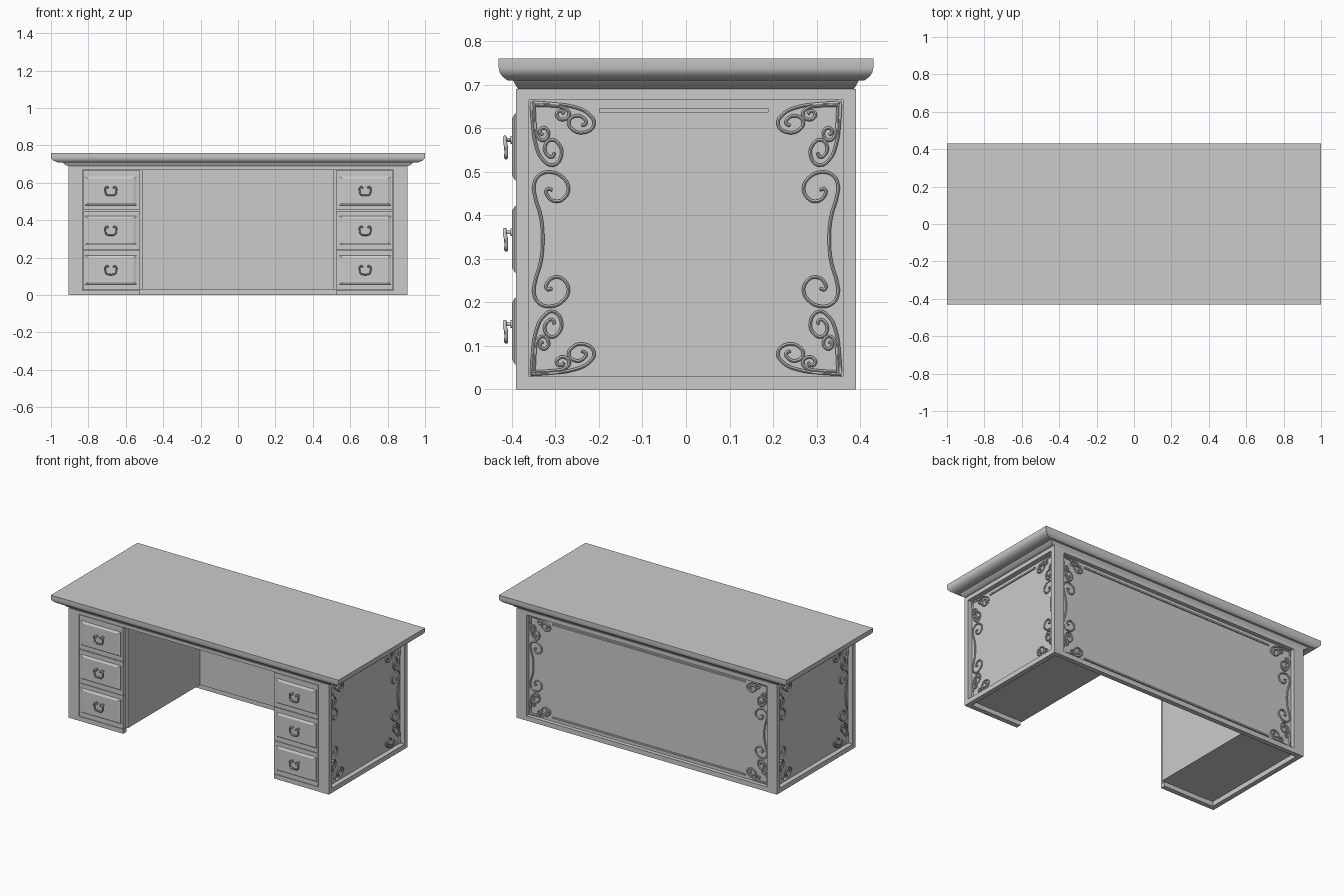
import bpy, bmesh, math
from mathutils import Vector

if "Cube" in bpy.data.objects:
    bpy.data.objects.remove(bpy.data.objects["Cube"])

wood = bpy.data.materials.new("plain_grey")
wood.diffuse_color = (0.6, 0.6, 0.6, 1)
wood.use_nodes = True
wood.node_tree.nodes["Principled BSDF"].inputs["Base Color"].default_value = wood.diffuse_color


def finish(name, bm, smooth=None):
    bmesh.ops.recalc_face_normals(bm, faces=bm.faces)
    me = bpy.data.meshes.new(name)
    bm.to_mesh(me)
    bm.free()
    me.materials.append(wood)
    ob = bpy.data.objects.new(name, me)
    bpy.context.collection.objects.link(ob)
    if smooth:
        bpy.ops.object.select_all(action='DESELECT')
        ob.select_set(True)
        bpy.context.view_layer.objects.active = ob
        bpy.ops.object.shade_smooth_by_angle(angle=math.radians(smooth))
    return ob


def add_box(bm, x0, x1, y0, y1, z0, z1):
    v = bmesh.ops.create_cube(bm, size=1)['verts']
    for p in v:
        p.co = ((x0 + x1) / 2 + p.co.x * (x1 - x0), (y0 + y1) / 2 + p.co.y * (y1 - y0),
                (z0 + z1) / 2 + p.co.z * (z1 - z0))


def boxes(name, specs, both=False):
    """Several boxes in one object, optionally repeated on the other side."""
    bm = bmesh.new()
    for s in specs:
        add_box(bm, *s)
        if both:
            add_box(bm, -s[1], -s[0], *s[2:])
    return finish(name, bm)


def loft(bm, rings):
    """Stack of four-cornered rings, capped at both ends."""
    loops = [[bm.verts.new(c) for c in ring] for ring in rings]
    for a, b in zip(loops, loops[1:]):
        for i in range(4):
            j = (i + 1) % 4
            bm.faces.new((a[i], a[j], b[j], b[i]))
    bm.faces.new(loops[0])
    bm.faces.new(loops[-1])


def tubes(name, paths, radius, sides=1):
    """Round smooth tubes along lists of 3D points."""
    cu = bpy.data.curves.new(name, 'CURVE')
    cu.dimensions = '3D'
    cu.bevel_depth = radius
    cu.bevel_resolution = sides
    cu.use_fill_caps = True
    cu.resolution_u = 4
    for pts in paths:
        sp = cu.splines.new('BEZIER')
        sp.bezier_points.add(len(pts) - 1)
        for bp, p in zip(sp.bezier_points, pts):
            bp.co = p
            bp.handle_left_type = bp.handle_right_type = 'AUTO'
    tmp = bpy.data.objects.new(name + "_path", cu)
    bpy.context.collection.objects.link(tmp)
    dg = bpy.context.evaluated_depsgraph_get()
    me = bpy.data.meshes.new_from_object(tmp.evaluated_get(dg))
    bpy.data.objects.remove(tmp)
    bm = bmesh.new()
    bm.from_mesh(me)
    bpy.data.meshes.remove(me)
    return finish(name, bm, 60)


# Table top with rounded lower edge and a cove moulding beneath
profile = [(.907, .385, .69), (.922, .389, .695), (.937, .397, .71), (.965, .410, .71),
           (.985, .421, .718), (.996, .428, .728), (1, .43, .738), (1, .43, .76)]
bm = bmesh.new()
loft(bm, [[(x * a, y * b, z) for a, b in ((-1, -1), (1, -1), (1, 1), (-1, 1))]
          for x, y, z in profile])
finish("table_top", bm, 35)

# Carcass
boxes("under_top_slab", [(-.905, .905, -.39, .39, .67, .69)])
boxes("pedestal_body", [(.51, .875, -.365, .355, .03, .67)], True)
boxes("back_panel", [(-.875, .875, .35, .365, .03, .67)])
boxes("back_frame", [(-.905, .905, .36, .39, 0, .03), (-.905, .905, .36, .39, .665, .67),
                     (-.905, -.835, .36, .39, .03, .665), (.835, .905, .36, .39, .03, .665)])
boxes("side_frame", [(.875, .905, -.36, .36, 0, .03), (.875, .905, -.36, .36, .665, .67)], True)
boxes("front_stile", [(.832, .905, -.39, -.36, 0, .67)], True)
boxes("front_plinth", [(.525, .832, -.39, -.36, 0, .028)], True)

# Drawer fronts separated by thin gaps, each with a raised field
bounds = [(.031, .238), (.241, .450), (.454, .667)]
centres = [.134, .345, .557]
boxes("drawer_fronts", [(.525, .829, -.39, -.363, a, b) for a, b in bounds], True)
bm = bmesh.new()
for s in (-1, 1):
    for z in centres:
        loft(bm, [[(s * .68 + a * w, y, z + b * h)
                   for a, b in ((-1, -1), (1, -1), (1, 1), (-1, 1))]
                  for w, h, y in ((.138, .078, -.389), (.138, .076, -.393),
                                  (.122, .066, -.399))])
finish("drawer_raised_fields", bm)

# Drop handles: curled bail, two posts and rosettes
half = [(-.012, .014), (-.02, .022), (-.029, .015), (-.029, -.004), (-.022, -.021), (-.008, -.024)]
bail = half + [(-x, z) for x, z in reversed(half)]
bails, posts, rosettes = [], [], []
for s in (-1, 1):
    for zc in centres:
        c = Vector((s * .68, 0, zc))
        bails.append([c + Vector((x, -.416 + (.003 if z < 0 else 0), z)) for x, z in bail])
        for e in (-.021, .021):
            posts.append([c + Vector((e, y, .016)) for y in (-.396, -.418)])
            rosettes.append([c + Vector((e, y, .016)) for y in (-.397, -.403)])
tubes("handle_bails", bails, .0045)
tubes("handle_posts", posts, .005)
tubes("handle_rosettes", rosettes, .009, 2)

# Scrollwork, measured inward from a panel corner or from the panel's edge
arm = [(.003, .004), (.05, .007), (.10, .014), (.135, .030), (.148, .054), (.125, .073),
       (.096, .064), (.090, .048), (.105, .035), (.124, .040), (.129, .052), (.119, .057)]
curl = [(.012, .010), (.055, .012), (.082, .018), (.091, .031), (.080, .043), (.065, .039),
        (.063, .028), (.073, .024), (.079, .031)]
rise = [(.030, 0), (.026, .05), (.012, .10), (.010, .125), (.022, .147), (.05, .154),
        (.078, .140), (.089, .118), (.080, .095), (.060, .087), (.042, .098), (.040, .115),
        (.052, .113)]
scroll = [(u, -v) for u, v in reversed(rise[1:])] + rise


def panel_scrolls(half_width):
    out = []
    for su in (-1, 1):
        for top in (False, True):
            for path in (arm, curl):
                for swap in (False, True):
                    pts = []
                    for u, v in path:
                        if swap:
                            u, v = v, u
                        pts.append((su * (half_width - u), .663 - v if top else .031 + v))
                    out.append(pts)
        out.append([(su * (half_width - u), .345 + v) for u, v in scroll])
    return out


for side, s in (("right", 1), ("left", -1)):
    tubes(side + "_scrollwork", [[(s * .879, u, v) for u, v in p] for p in panel_scrolls(.359)], .0042)
tubes("back_scrollwork", [[(u, .369, v) for u, v in p] for p in panel_scrolls(.833)], .0042)

# Straight trim beads along the panels
boxes("side_trim_bead", [(.87, .882, -.2, .19, .636, .645)], True)
boxes("back_trim_beads", [(-.67, .67, .36, .372, z - .0045, z + .0045) for z in (.055, .64)])
